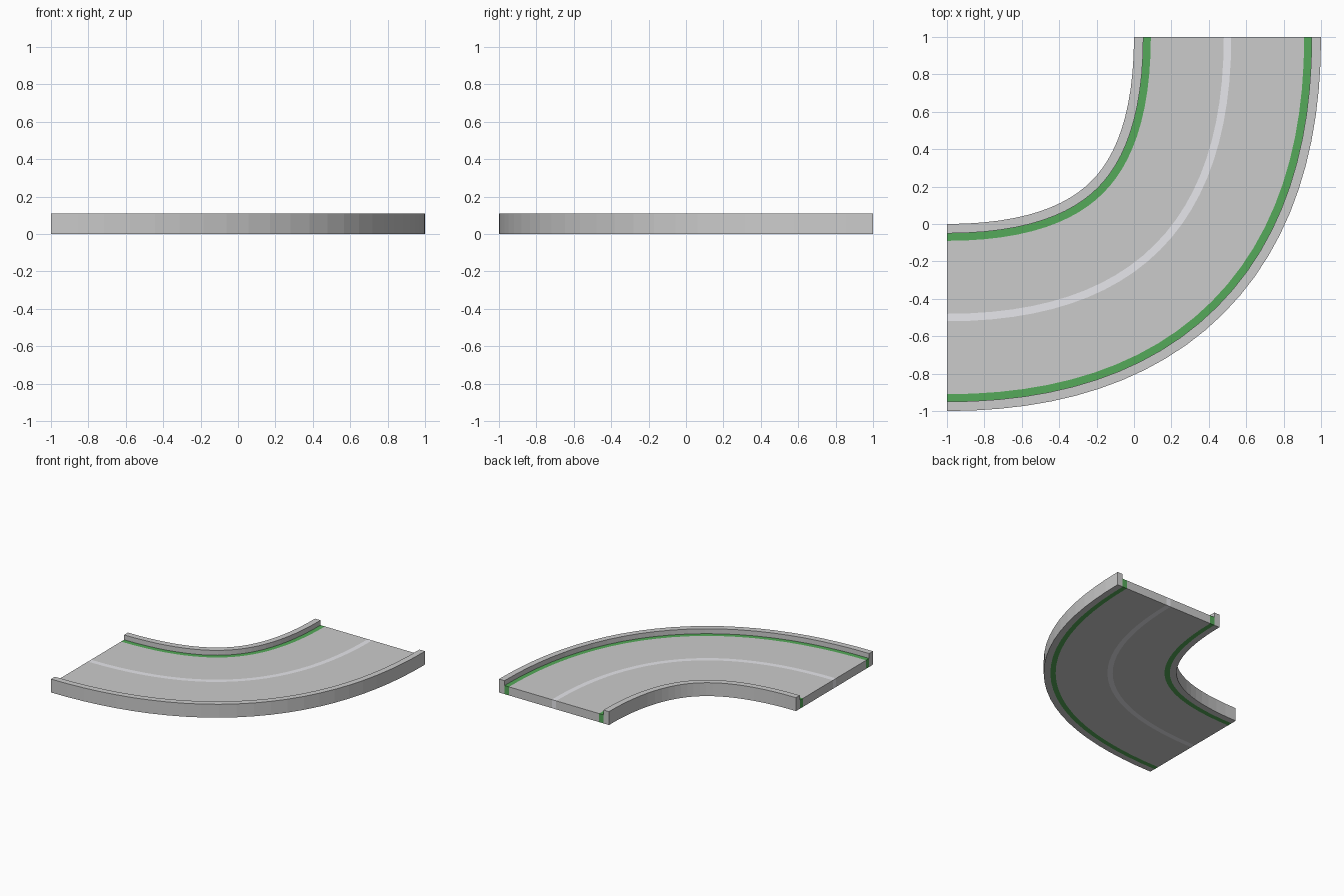
import bpy, bmesh
from mathutils import Vector, geometry

if "Cube" in bpy.data.objects:
    bpy.data.objects.remove(bpy.data.objects["Cube"])

SEGMENTS = 24
DECK, WALL = 0.07, 0.11   # deck and side wall heights


def centre_path():
    """Points and right-hand normals along the bend's centre line."""
    p = [Vector(c) for c in ((-1, -0.5), (0, -0.5), (0.5, 0), (0.5, 1))]
    out = []
    for i in range(SEGMENTS + 1):
        t = i / SEGMENTS
        s = 1 - t
        pos = p[0]*s**3 + p[1]*3*s*s*t + p[2]*3*s*t*t + p[3]*t**3
        tan = (p[1]-p[0])*s*s + (p[2]-p[1])*2*s*t + (p[3]-p[2])*t*t
        tan.normalize()
        out.append((pos, Vector((tan.y, -tan.x))))
    return out


PATH = centre_path()


def material(name, colour):
    m = bpy.data.materials.new(name)
    m.diffuse_color = (*colour, 1)
    m.use_nodes = True
    m.node_tree.nodes["Principled BSDF"].inputs["Base Color"].default_value = m.diffuse_color
    return m


def sweep(name, a, b, height, mat=None):
    """Sweep a box section from offset a to b (outward positive) along the bend."""
    bm = bmesh.new()
    rings = []
    for pos, n in PATH:
        ring = []
        for off, z in ((a, 0), (b, 0), (b, height), (a, height)):
            q = pos + n * off
            ring.append(bm.verts.new((q.x, q.y, z)))
        rings.append(ring)
    for r, s in zip(rings, rings[1:]):
        for k in range(4):
            j = (k + 1) % 4
            bm.faces.new((r[k], r[j], s[j], s[k]))
    bm.faces.new(rings[0])
    bm.faces.new(rings[-1])
    bmesh.ops.recalc_face_normals(bm, faces=bm.faces)
    me = bpy.data.meshes.new(name)
    bm.to_mesh(me)
    bm.free()
    ob = bpy.data.objects.new(name, me)
    bpy.context.collection.objects.link(ob)
    if mat:
        me.materials.append(mat)


green = material("green_stripe", (0.09, 0.40, 0.10))
pale = material("pale_line", (0.80, 0.80, 0.84))

# centre line, then lane, stripe and wall on each side
sweep("centre_line", -0.02, 0.02, DECK, pale)
for side, sgn in (("inner", -1), ("outer", 1)):
    for part, a, b, h, mat in (("lane", 0.02, 0.41, DECK, None),
                               ("edge_stripe", 0.41, 0.45, DECK, green),
                               ("wall", 0.45, 0.50, WALL, None)):
        lo, hi = sorted((a * sgn, b * sgn))
        sweep(f"{side}_{part}", lo, hi, h, mat)
